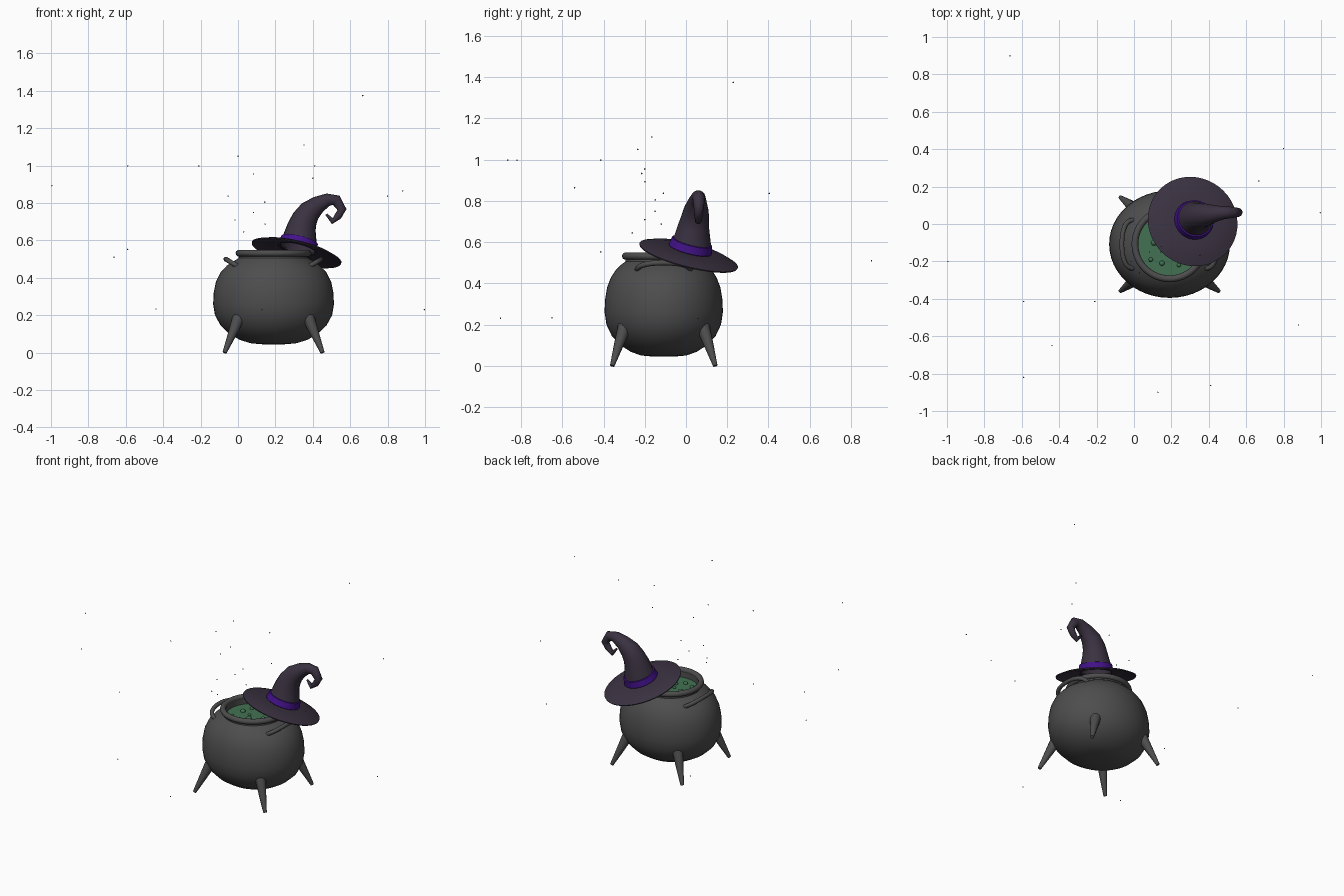
import bpy, bmesh, math
from mathutils import Vector, Matrix

if "Cube" in bpy.data.objects:
    bpy.data.objects.remove(bpy.data.objects["Cube"])

def mat(name, c):
    m = bpy.data.materials.new(name)
    m.diffuse_color = (*c, 1)
    m.use_nodes = True
    m.node_tree.nodes["Principled BSDF"].inputs["Base Color"].default_value = m.diffuse_color
    return m

IRON = mat("dark_iron", (0.075, 0.075, 0.075))
CLOTH = mat("dark_cloth", (0.042, 0.031, 0.052))
BAND = mat("purple_band", (0.055, 0.006, 0.25))
BREW = mat("green_brew", (0.055, 0.17, 0.085))
CX, CY = 0.19, -0.108           # cauldron axis

def finish(bm, name, m, angle=40):
    bmesh.ops.recalc_face_normals(bm, faces=bm.faces)
    me = bpy.data.meshes.new(name)
    bm.to_mesh(me)
    bm.free()
    me.materials.append(m)
    ob = bpy.data.objects.new(name, me)
    bpy.context.collection.objects.link(ob)
    bpy.ops.object.select_all(action='DESELECT')
    ob.select_set(True)
    bpy.context.view_layer.objects.active = ob
    bpy.ops.object.shade_smooth_by_angle(angle=math.radians(angle))
    return ob

def skin(bm, rings, cap0=False, cap1=False, closed=False):
    """Bridge rings of points into a surface."""
    vs = [[bm.verts.new(p) for p in r] for r in rings]
    pairs = list(zip(vs, vs[1:])) + ([(vs[-1], vs[0])] if closed else [])
    for a, b in pairs:
        n = len(a)
        for i in range(n):
            bm.faces.new((a[i], a[(i + 1) % n], b[(i + 1) % n], b[i]))
    if cap0:
        bm.faces.new(vs[0])
    if cap1:
        bm.faces.new(vs[-1])

def lathe(name, prof, m, matrix, n=48, angle=40, **kw):
    """prof: (x radius, y radius, z)."""
    bm = bmesh.new()
    skin(bm, [[matrix @ Vector((rx * math.cos(2 * math.pi * i / n), ry * math.sin(2 * math.pi * i / n), z))
               for i in range(n)] for rx, ry, z in prof], **kw)
    return finish(bm, name, m, angle)

def tube(name, pts, radii, m, ref, n=12, start=None, angle=60, cap0=True):
    pts = [Vector(p) for p in pts]
    rings = []
    for i, p in enumerate(pts):
        t = (pts[min(i + 1, len(pts) - 1)] - pts[max(i - 1, 0)]).normalized()
        if start and i < 2:
            t = start
        u = (Vector(ref) - t * t.dot(Vector(ref))).normalized()
        v = t.cross(u)
        rings.append([p + radii[i] * (u * math.cos(2 * math.pi * k / n) + v * math.sin(2 * math.pi * k / n))
                      for k in range(n)])
    bm = bmesh.new()
    skin(bm, rings, cap0=cap0, cap1=True)
    return finish(bm, name, m, angle)

AT = Matrix.Translation((CX, CY, 0))

# cauldron body: oval belly, round neck, inner wall
lathe("cauldron_body", [
    (.06, .055, .045), (.12, .11, .05), (.18, .16, .068), (.235, .21, .1), (.283, .252, .145),
    (.313, .278, .2), (.323, .287, .26), (.32, .285, .32), (.308, .275, .38), (.283, .256, .43),
    (.25, .232, .465), (.212, .207, .49), (.187, .187, .505), (.183, .183, .53),
    (.17, .17, .53), (.168, .168, .47)], IRON, AT, cap0=True)

# rolled rim
lathe("cauldron_rim", [(.185 + .018 * math.cos(a * math.pi / 5), .185 + .018 * math.cos(a * math.pi / 5),
                        .532 + .018 * math.sin(a * math.pi / 5)) for a in range(10)],
      IRON, AT, closed=True, angle=60)

# four splayed legs
for sx, a in ((-1, "left"), (1, "right")):
    for sy, b in ((-1, "front"), (1, "back")):
        tube(f"{b}_{a}_leg",
             [(CX + sx * .262, CY + sy * .25, 0), (CX + sx * .225, CY + sy * .222, .09),
              (CX + sx * .185, CY + sy * .19, .19)], [.011, .022, .034], IRON, (0, 1, 0))

# side handles
for sx, a in ((-1, "left"), (1, "right")):
    pts = []
    for i in range(17):
        t = math.pi * i / 16
        s = max(math.sin(t), 0) ** .55
        pts.append((CX + sx * (.175 + .08 * s), CY + .13 * math.cos(t), .452 + .048 * s))
    tube(f"{a}_handle", pts, [.013] * 17, IRON, (0, 0, 1), n=10)

# brew surface and bubbles
lathe("brew", [(.1, .1, .49), (.169, .169, .49)], BREW, AT, cap0=True)
bm = bmesh.new()
for x, y, r in ((.107, -.1, .016), (.09, -.19, .012), (.15, -.21, .014), (.2, -.17, .018),
                (.24, -.22, .011), (.13, -.04, .012), (.17, -.12, .01), (.27, -.12, .015), (.2, -.02, .013)):
    bmesh.ops.create_uvsphere(bm, u_segments=12, v_segments=8, radius=r,
                              matrix=Matrix.Translation((x, y, .491)))
finish(bm, "brew_bubbles", BREW, 60)

# hat: tilted drooping brim
N = Vector((.223, .237, .946)).normalized()
C = Vector((.318, .018, .555))
TILT = Matrix.Translation(C) @ Vector((0, 0, 1)).rotation_difference(N).to_matrix().to_4x4()
lathe("hat_brim", [(r, r, z) for r, z in (
    (.095, .01), (.15, .007), (.205, -.004), (.246, -.02), (.244, -.026),
    (.205, -.011), (.15, 0), (.095, .002))], CLOTH, TILT, closed=True, angle=50)

# hat: crooked cone with hooked tip
cone = [(*C, .105), (*(C + .06 * N), .091), (.34, .036, .672, .077), (.357, .044, .715, .069),
        (.385, .05, .757, .06), (.43, .055, .793, .046), (.482, .06, .818, .034),
        (.525, .062, .815, .03), (.556, .062, .765, .024), (.535, .06, .73, .02),
        (.505, .06, .703, .016), (.472, .06, .74, .006)]
tube("hat_cone", [c[:3] for c in cone], [c[3] for c in cone], CLOTH, (0, 1, 0),
     n=20, start=N, cap0=False)

# hat band
lathe("hat_band", [(r, r, z) for r, z in ((.104, .008), (.107, .012), (.1, .05), (.092, .052))],
      BAND, TILT, n=40)

# drifting sparks around the cauldron
bm = bmesh.new()
for p in ((-.995, -.2, .893), (-.59, -.82, .998), (-.21, -.414, .998), (0, -.235, 1.05), (.083, -.2, .955),
          (.353, -.167, 1.11), (.41, -.864, .998), (.4, -.215, .933), (.667, .23, 1.375), (.8, .404, .837),
          (.88, -.54, .864), (-.053, -.11, .837), (.083, -.15, .75), (.143, -.15, .805), (.145, -.12, .687),
          (-.016, -.2, .709), (.03, -.26, .645), (-.663, .9, .51), (-.59, -.414, .553), (-.438, -.65, .233),
          (.128, -.9, .23), (.996, .06, .23)):
    bmesh.ops.create_icosphere(bm, subdivisions=1, radius=.004, matrix=Matrix.Translation(p))
finish(bm, "sparks", BREW, 60)
